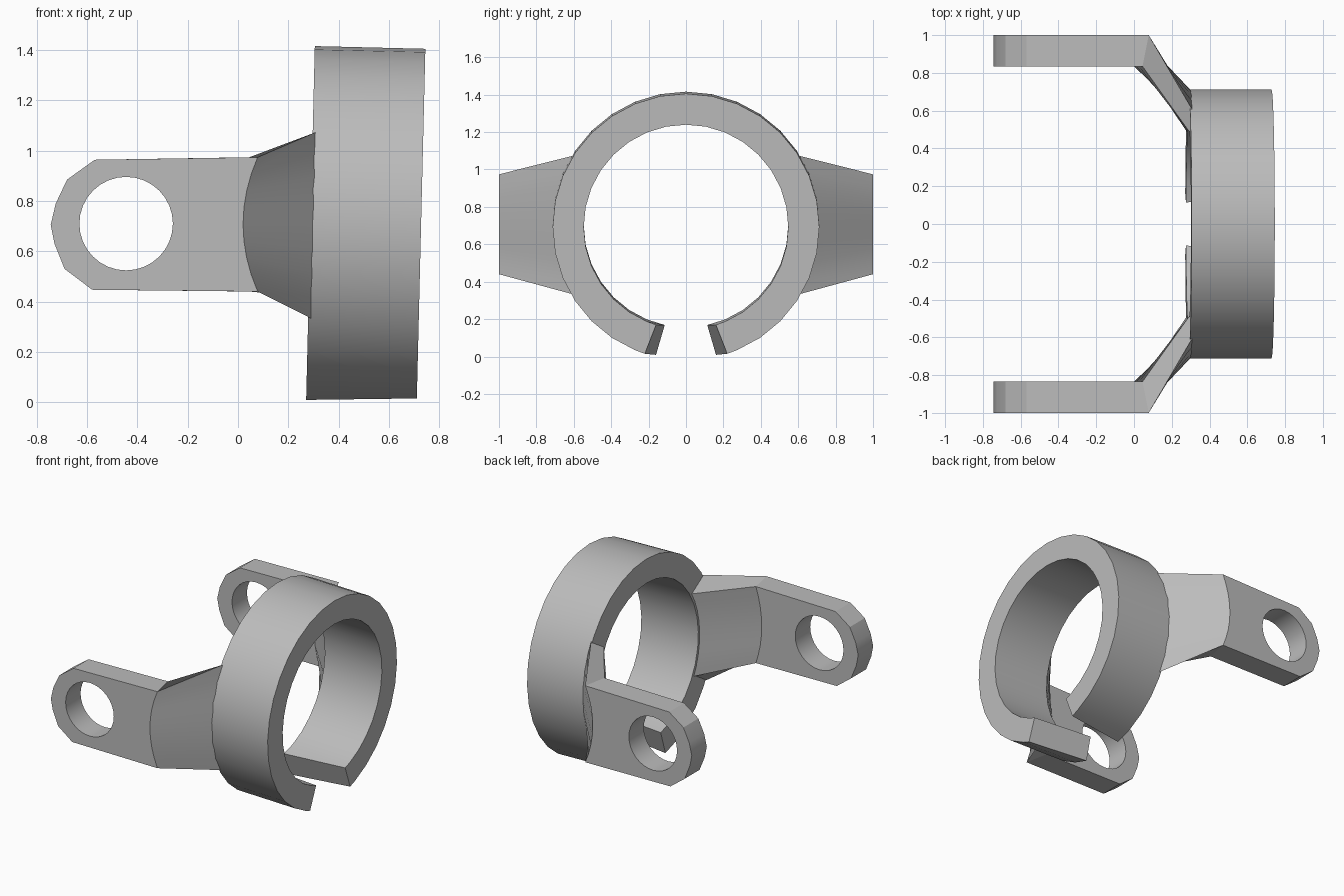
import bpy, bmesh
from math import sin, cos, radians
from mathutils import Matrix, Vector

cube = bpy.data.objects.get("Cube")
if cube:
    bpy.data.objects.remove(cube, do_unlink=True)

GREY = (0.5, 0.5, 0.5, 1)
metal = bpy.data.materials.new("plain grey")
metal.use_nodes = True
metal.diffuse_color = GREY
metal.node_tree.nodes["Principled BSDF"].inputs["Base Color"].default_value = GREY

OUTER, INNER, HALF = 0.713, 0.547, 0.22
TILT = Matrix.Translation((0.508, 0, 0.698)) @ Matrix.Rotation(radians(1.4), 4, 'Y')


def ring_point(x, radius, angle):
    """Point on the tilted ring; angle is in degrees from straight down."""
    a = radians(angle)
    return TILT @ Vector((x, radius * sin(a), -radius * cos(a)))


def finish(bm, name):
    bmesh.ops.recalc_face_normals(bm, faces=bm.faces)
    mesh = bpy.data.meshes.new(name)
    bm.to_mesh(mesh)
    bm.free()
    mesh.materials.append(metal)
    obj = bpy.data.objects.new(name, mesh)
    bpy.context.collection.objects.link(obj)
    return obj


def activate(obj):
    bpy.ops.object.select_all(action='DESELECT')
    obj.select_set(True)
    bpy.context.view_layer.objects.active = obj


def smooth(obj):
    activate(obj)
    bpy.ops.object.shade_smooth_by_angle(angle=radians(25))


# Split collar: rectangular section swept round, gap wider at the +x face
def make_collar():
    bm = bmesh.new()
    sections = []
    steps = 32
    for i in range(1, steps):
        section = []
        for x, radius, gap in ((-HALF, OUTER, 13), (HALF, OUTER, 18),
                               (HALF, INNER, 17), (-HALF, INNER, 12)):
            angle = gap if i == 1 else 360 - gap if i == steps - 1 else i * 360 / steps
            section.append(bm.verts.new(ring_point(x, radius, angle)))
        sections.append(section)
    for a, b in zip(sections, sections[1:]):
        for k in range(4):
            n = (k + 1) % 4
            bm.faces.new((a[k], a[n], b[n], b[k]))
    bm.faces.new(sections[0])
    bm.faces.new(sections[-1])
    smooth(finish(bm, "split_collar"))


# Arm: flat lug with a faceted end, bent inwards and lofted onto the collar
def make_arm(name, side):
    bm = bmesh.new()
    nose = [(-0.57, 0.964), (-0.68, 0.885), (-0.725, 0.79), (-0.745, 0.705),
            (-0.73, 0.63), (-0.69, 0.53), (-0.58, 0.447)]
    rows = [f / 4 for f in range(-4, 5)]
    bend = [(f, 0.707 + 0.267 * f) for f in rows]

    def plate(y, x_mid, flare, radius):
        lug = [bm.verts.new((x, side * y, z)) for x, z in nose]
        fold = [bm.verts.new((x_mid + flare * f * f, side * y, z)) for f, z in bend]
        root = [bm.verts.new(ring_point(-HALF + 0.012, radius, side * (90 + 31.5 * f)))
                for f in rows]
        bm.faces.new(lug + fold)
        for i in range(len(rows) - 1):
            bm.faces.new((fold[i], fold[i + 1], root[i + 1], root[i]))
        return [fold[-1]] + lug + [fold[0]], fold, root

    rim_a, fold_a, root_a = plate(1.0, 0.02, 0.058, OUTER - 0.004)
    rim_b, fold_b, root_b = plate(0.835, 0.0, 0.045, INNER + 0.003)
    # Outer edge all round, including the flared sides and the root
    loop_a = [root_a[-1]] + rim_a + root_a[:-1]
    loop_b = [root_b[-1]] + rim_b + root_b[:-1]
    for i in range(len(loop_a)):
        n = (i + 1) % len(loop_a)
        bm.faces.new((loop_a[i], loop_a[n], loop_b[n], loop_b[i]))
    arm = finish(bm, name)

    # Pin hole through the lug
    bpy.ops.mesh.primitive_cylinder_add(vertices=32, radius=0.186, depth=0.5,
                                        location=(-0.445, side * 0.917, 0.71),
                                        rotation=(radians(90), 0, 0))
    cutter = bpy.context.object
    cutter.name = "pin_hole_cutter"
    cutter.hide_render = True
    cutter.data.materials.append(metal)
    cut = arm.modifiers.new("pin_hole", 'BOOLEAN')
    cut.operation = 'DIFFERENCE'
    cut.solver = 'EXACT'
    cut.object = cutter
    activate(arm)
    bpy.ops.object.modifier_apply(modifier=cut.name)
    bpy.data.objects.remove(cutter, do_unlink=True)
    smooth(arm)


make_collar()
make_arm("front_arm", -1)
make_arm("rear_arm", 1)
